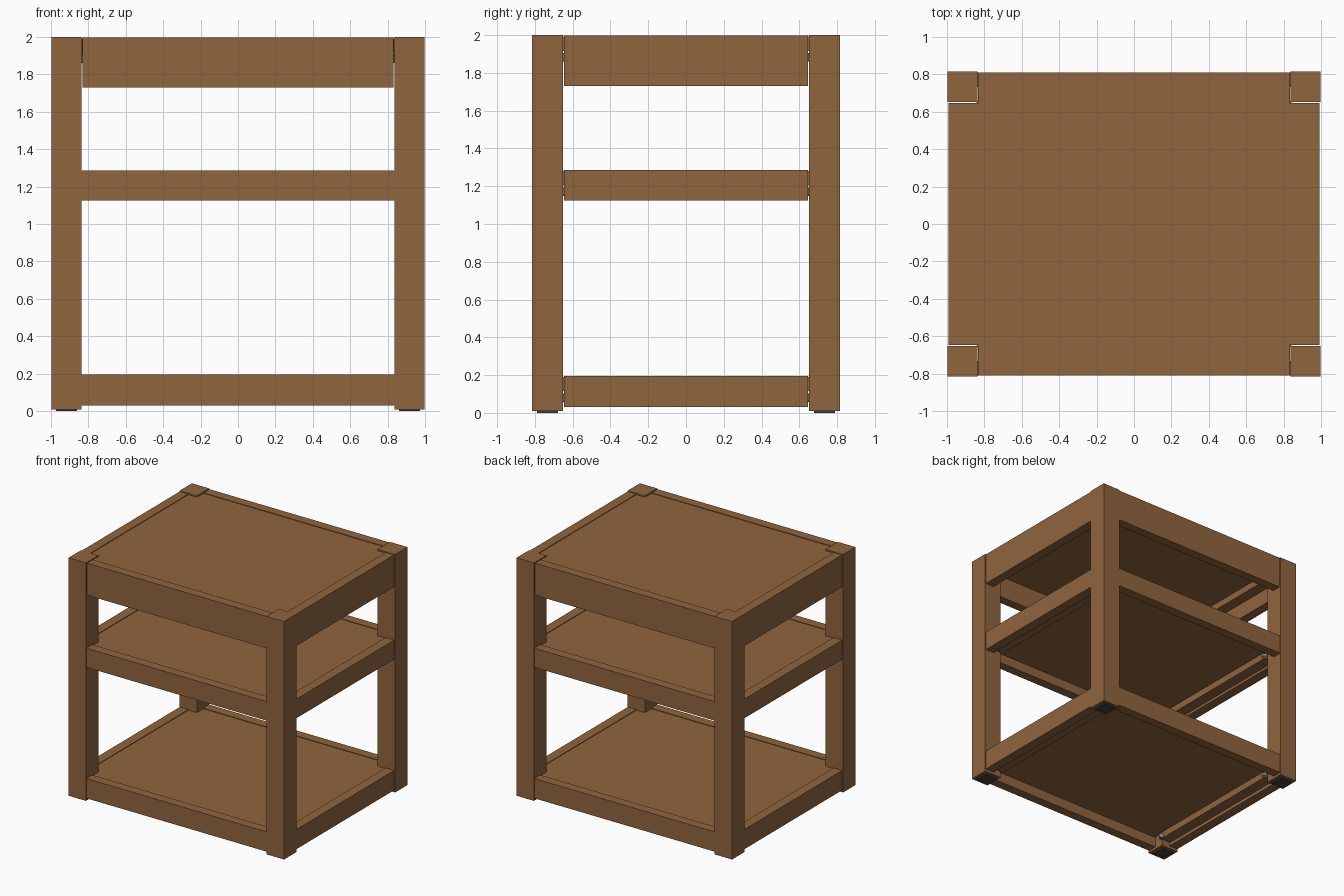
import bpy, bmesh
from mathutils import Matrix, Vector

if "Cube" in bpy.data.objects:
    bpy.data.objects.remove(bpy.data.objects["Cube"])


def material(name, rgb):
    m = bpy.data.materials.new(name)
    m.diffuse_color = (*rgb, 1)
    m.use_nodes = True
    m.node_tree.nodes["Principled BSDF"].inputs["Base Color"].default_value = m.diffuse_color
    return m


wood = material("brown wood", (0.28, 0.13, 0.048))
rubber = material("dark grey pad", (0.055, 0.055, 0.06))
steel = material("grey steel", (0.2, 0.2, 0.21))


def finish(name, bm, mat):
    bmesh.ops.recalc_face_normals(bm, faces=bm.faces)
    me = bpy.data.meshes.new(name)
    bm.to_mesh(me)
    bm.free()
    me.materials.append(mat)
    ob = bpy.data.objects.new(name, me)
    bpy.context.collection.objects.link(ob)
    return ob


def box(name, x0, x1, y0, y1, z0, z1, mat=wood):
    bm = bmesh.new()
    size = Matrix.Diagonal((abs(x1 - x0), abs(y1 - y0), z1 - z0, 1))
    mid = Matrix.Translation(((x0 + x1) / 2, (y0 + y1) / 2, (z0 + z1) / 2))
    bmesh.ops.create_cube(bm, size=1, matrix=mid @ size)
    return finish(name, bm, mat)


def panel(name, z0, z1):
    # shelf board with its corners notched around the legs
    bm = bmesh.new()
    a, b, c, d = 0.912, 0.732, 0.833, 0.646
    quarter = [(a, d), (c, d), (c, b)]
    pts = quarter + [(-x, y) for x, y in quarter[::-1]]
    pts += [(-x, -y) for x, y in pts]
    face = bm.faces.new([bm.verts.new((x, y, z0)) for x, y in pts])
    ext = bmesh.ops.extrude_face_region(bm, geom=[face])
    verts = [v for v in ext["geom"] if isinstance(v, bmesh.types.BMVert)]
    bmesh.ops.translate(bm, verts=verts, vec=(0, 0, z1 - z0))
    return finish(name, bm, wood)


def bolt(name, start, direction):
    # hexagonal bolt head standing off the inner corner of a leg
    bm = bmesh.new()
    d = Vector(direction).normalized()
    rot = d.to_track_quat('Z', 'Y').to_matrix().to_4x4()
    bmesh.ops.create_cone(bm, cap_ends=True, segments=6, radius1=0.022,
                          radius2=0.022, depth=0.04,
                          matrix=Matrix.Translation(Vector(start) + d * 0.02) @ rot)
    return finish(name, bm, steel)


levels = {"top": (1.73, 1.997), "middle": (1.125, 1.285), "bottom": (0.03, 0.195)}

# legs and foot pads
for sx, side in ((-1, "left"), (1, "right")):
    for sy, end in ((-1, "front"), (1, "back")):
        tag = f"{end}_{side}"
        box(f"{tag}_leg", sx * 0.836, sx * 0.997, sy * 0.652, sy * 0.815, 0.01, 2.0)
        box(f"{tag}_foot_pad", sx * 0.86, sx * 0.972, sy * 0.677, sy * 0.79,
            0, 0.01, rubber)
        for lv, (z0, z1) in levels.items():
            bolt(f"{lv}_{tag}_bolt", (sx * 0.836, sy * 0.652, z1 - 0.115),
                 (-sx, -sy, 0))

# shelves: rails all round, a board and supporting cleats
for lv, (z0, z1) in levels.items():
    hx = 0.83 if lv == "top" else 0.836
    for s, end, side in ((-1, "front", "left"), (1, "back", "right")):
        box(f"{lv}_{end}_rail", -hx, hx, s * 0.732, s * 0.81, z0, z1)
        box(f"{lv}_{side}_rail", s * 0.912, s * 0.992, -0.647, 0.647, z0, z1)
        box(f"{lv}_{side}_cleat", s * 0.82, s * 0.912, -0.64, 0.64,
            z1 - 0.137, z1 - 0.08)
    panel(f"{lv}_board", z1 - 0.08, z1 - 0.005)
